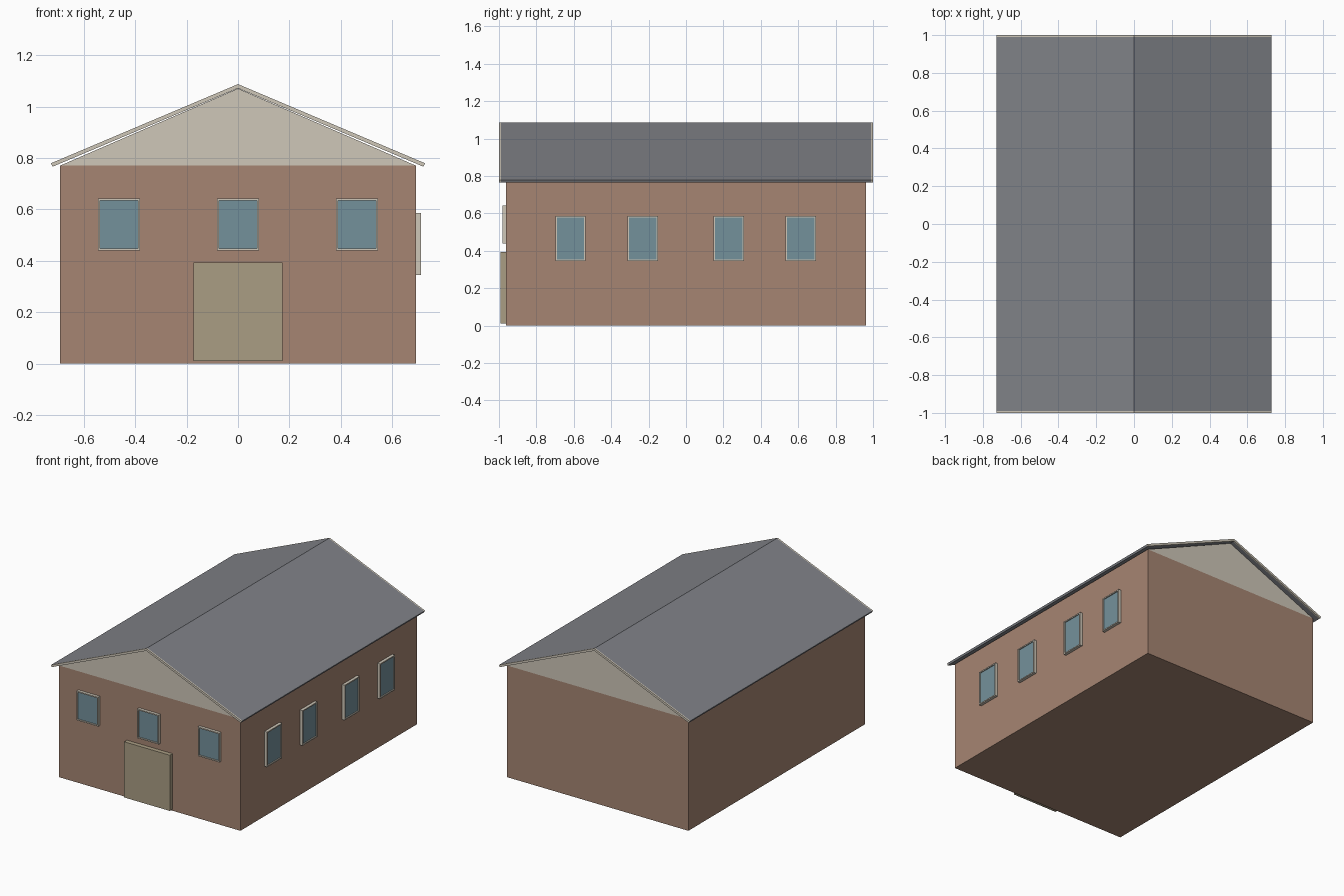
import bpy, bmesh

if "Cube" in bpy.data.objects:
    bpy.data.objects.remove(bpy.data.objects["Cube"])


def material(name, r, g, b):
    m = bpy.data.materials.new(name)
    m.diffuse_color = (r, g, b, 1)
    m.use_nodes = True
    m.node_tree.nodes["Principled BSDF"].inputs["Base Color"].default_value = m.diffuse_color
    return m


BRICK = material("brick", 0.38, 0.235, 0.17)
CREAM = material("cream", 0.62, 0.57, 0.48)
SLATE = material("slate", 0.216, 0.223, 0.245)
GLASS = material("glass", 0.175, 0.283, 0.33)
OLIVE = material("door_paint", 0.40, 0.34, 0.23)


def finish(name, bm, mat):
    bmesh.ops.recalc_face_normals(bm, faces=bm.faces)
    me = bpy.data.meshes.new(name)
    bm.to_mesh(me)
    bm.free()
    me.materials.append(mat)
    ob = bpy.data.objects.new(name, me)
    bpy.context.collection.objects.link(ob)
    return ob


def boxes(name, mat, *extents):
    """One object from boxes given as (x0, x1, y0, y1, z0, z1)."""
    bm = bmesh.new()
    for x0, x1, y0, y1, z0, z1 in extents:
        for v in bmesh.ops.create_cube(bm, size=1)["verts"]:
            v.co.x = x1 if v.co.x > 0 else x0
            v.co.y = y1 if v.co.y > 0 else y0
            v.co.z = z1 if v.co.z > 0 else z0
    return finish(name, bm, mat)


def prism(name, mat, profile, y0, y1):
    """Extrude an (x, z) profile along y."""
    bm = bmesh.new()
    face = bm.faces.new([bm.verts.new((x, y0, z)) for x, z in profile])
    new = bmesh.ops.extrude_face_region(bm, geom=[face])["geom"]
    verts = [g for g in new if isinstance(g, bmesh.types.BMVert)]
    bmesh.ops.translate(bm, verts=verts, vec=(0, y1 - y0, 0))
    return finish(name, bm, mat)


W, D, H = 0.692, 0.962, 0.77   # wall half width, half depth, height


def window(name, centre, half, z0, z1, side):
    """Raised frame with a recessed pane, on the front or right wall."""
    t, a, b = 0.008, centre - half, centre + half
    bars = [(a, a + t, z0, z1), (b - t, b, z0, z1),
            (a + t, b - t, z0, z0 + t), (a + t, b - t, z1 - t, z1)]
    pane = (a + t, b - t, z0 + t, z1 - t)

    def place(r, depth):
        if side == "right":
            return (W, W + depth, *r)
        return (r[0], r[1], -D - depth, -D, r[2], r[3])

    boxes(name + "_frame", CREAM, *[place(r, 0.02) for r in bars])
    boxes(name + "_pane", GLASS, place(pane, 0.013))


# Walls and gable ends
boxes("walls", BRICK, (-W, W, -D, D, 0, H))
prism("gable", CREAM, [(-W, H), (W, H), (0, 1.07)], -D, D)

# Roof covering with cream bargeboards at both ends
roof = [(-0.721, 0.782), (0, 1.087), (0.721, 0.782),
        (0.727, 0.779), (0.721, 0.766), (0, 1.071), (-0.721, 0.766), (-0.727, 0.779)]
prism("roof", SLATE, roof, -0.99, 0.99)
prism("front_bargeboard", CREAM, roof, -1.0, -0.99)
prism("back_bargeboard", CREAM, roof, 0.99, 1.0)

# Front door
boxes("door", OLIVE, (-0.174, 0.174, -0.992, -D, 0.01, 0.394))

# Windows
for i, x in enumerate((-0.463, 0, 0.463)):
    window(f"front_window_{i + 1}", x, 0.082, 0.44, 0.642, "front")
for i, y in enumerate((-0.618, -0.232, 0.228, 0.613)):
    window(f"side_window_{i + 1}", y, 0.081, 0.344, 0.586, "right")
